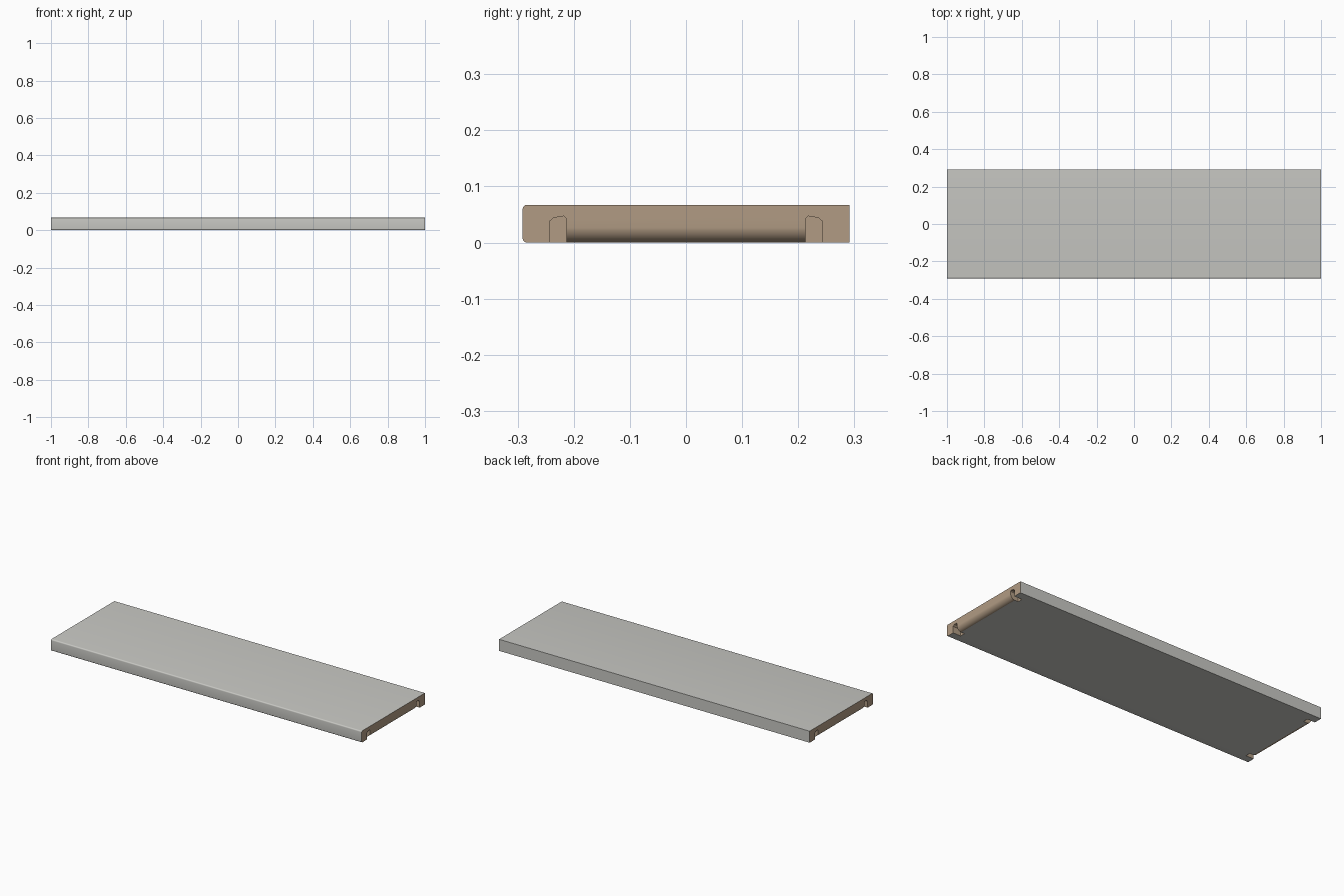
import bpy, bmesh, math

if "Cube" in bpy.data.objects:
    bpy.data.objects.remove(bpy.data.objects["Cube"])

HX, HY, H = 1.0, 0.291, 0.067


def material(name, col):
    m = bpy.data.materials.new(name)
    m.diffuse_color = (*col, 1)
    m.use_nodes = True
    m.node_tree.nodes["Principled BSDF"].inputs["Base Color"].default_value = m.diffuse_color
    return m


grey = material("light grey laminate", (0.58, 0.58, 0.55))
wood = material("wood core", (0.44, 0.33, 0.23))


def prism(name, pts, to3d, a, b):
    """Extrude a 2D profile between a and b."""
    bm = bmesh.new()
    lo = [bm.verts.new(to3d(p, a)) for p in pts]
    hi = [bm.verts.new(to3d(p, b)) for p in pts]
    bm.faces.new(lo)
    bm.faces.new(hi)
    n = len(pts)
    for i in range(n):
        j = (i + 1) % n
        bm.faces.new((lo[i], lo[j], hi[j], hi[i]))
    bmesh.ops.recalc_face_normals(bm, faces=bm.faces)
    me = bpy.data.meshes.new(name)
    bm.to_mesh(me)
    bm.free()
    ob = bpy.data.objects.new(name, me)
    bpy.context.collection.objects.link(ob)
    me.materials.append(grey)
    me.materials.append(wood)
    return ob


def arc(cx, cz, r, a0, a1, n=5):
    return [(cx + r * math.cos(math.radians(a0 + (a1 - a0) * i / n)),
             cz + r * math.sin(math.radians(a0 + (a1 - a0) * i / n))) for i in range(n + 1)]


# Shelf board: softly rounded front edges, square back, wood core at both ends
r = 0.007
profile = [(HY, 0), (HY, H)] + arc(-HY + r, H - r, r, 90, 180) + arc(-HY + r, r, r, 180, 270)
board = prism("shelf_board", profile, lambda p, x: (x, p[0], p[1]), -HX, HX)
for f in board.data.polygons:
    f.material_index = 1 if abs(f.normal.x) > 0.9 else 0


def cut(cutter):
    for f in cutter.data.polygons:
        f.material_index = 1
    cutter.hide_render = True
    mod = board.modifiers.new("cut", 'BOOLEAN')
    mod.operation = 'DIFFERENCE'
    mod.solver = 'EXACT'
    mod.object = cutter
    bpy.context.view_layer.objects.active = board
    bpy.ops.object.modifier_apply(modifier=mod.name)
    bpy.data.objects.remove(cutter, do_unlink=True)


R = 0.03
for s in (-1, 1):
    # Rounded lower edge between the corner blocks
    pts = arc(HX - R, R, R, 0, -90, 6)
    pts = [(HX + 0.02, R + 0.0005)] + [(x + 0.0005, z - 0.0003) for x, z in pts] + [
        (HX - R, -0.02), (HX + 0.02, -0.02)]
    cut(prism("edge_cutter", pts, lambda p, y: (s * p[0], y, p[1]), -0.225, 0.225))
    # Bracket sockets near front and back
    for t in (-1, 1):
        sock = [(0.213, -0.02), (0.243, -0.02), (0.243, 0.038), (0.236, 0.044), (0.218, 0.047), (0.213, 0.042)]
        cut(prism("socket_cutter", sock, lambda p, x: (s * x, t * p[0], p[1]), HX - 0.05, HX + 0.02))

# Smooth shading on the rounded edges only
bpy.ops.object.select_all(action='DESELECT')
board.select_set(True)
bpy.context.view_layer.objects.active = board
bpy.ops.object.shade_smooth_by_angle(angle=math.radians(30))
